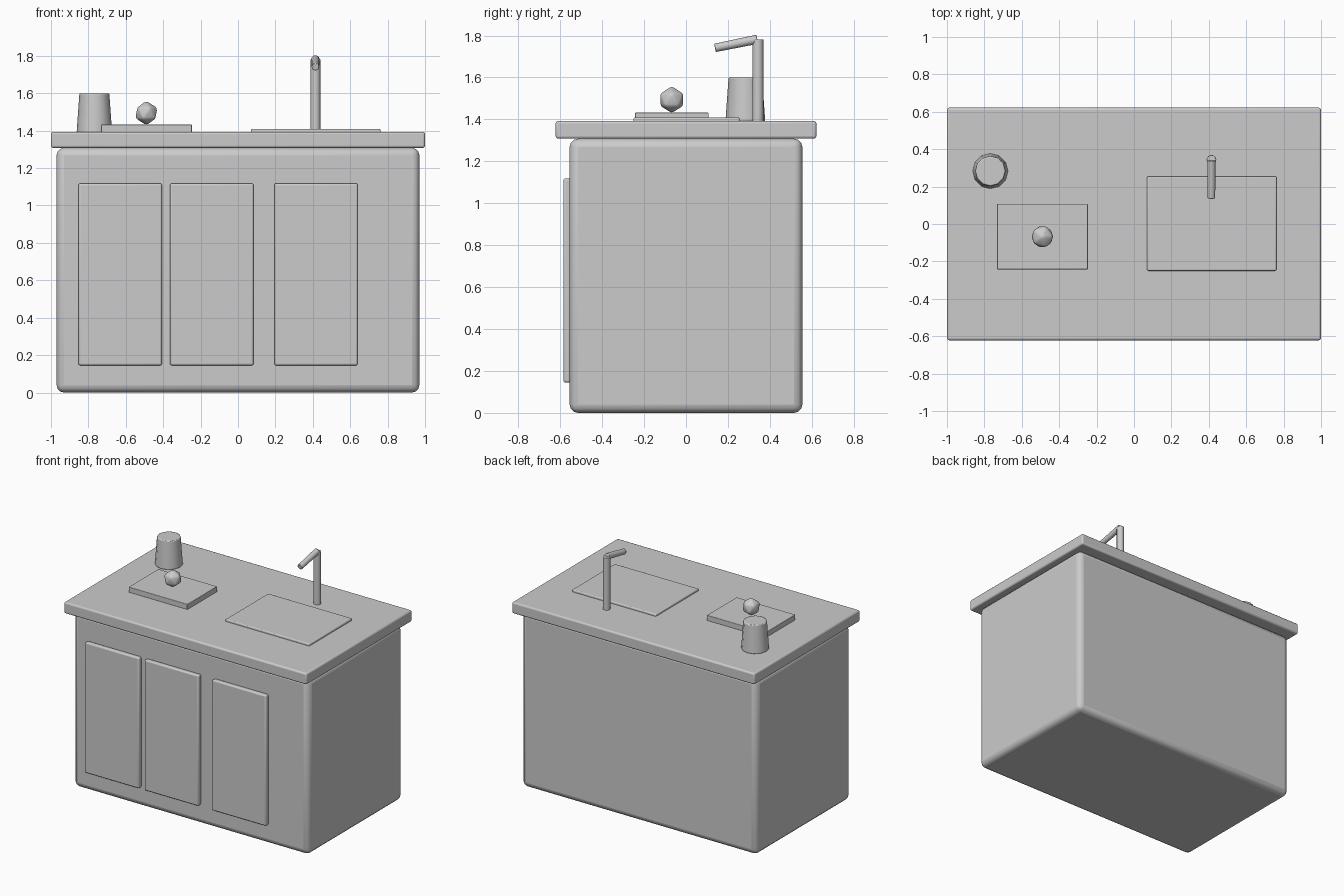
import bpy, math
from mathutils import Vector

cube = bpy.data.objects.get("Cube")
if cube:
    bpy.data.objects.remove(cube, do_unlink=True)

# One plain grey for everything
grey = bpy.data.materials.new("plain_grey")
grey.use_nodes = True
grey.diffuse_color = (0.6, 0.6, 0.6, 1)
grey.node_tree.nodes["Principled BSDF"].inputs["Base Color"].default_value = (0.6, 0.6, 0.6, 1)


def finish(name, bevel, segments=3, smooth=40):
    ob = bpy.context.object
    ob.name = name
    ob.data.materials.append(grey)
    bpy.ops.object.transform_apply(location=False, rotation=True, scale=True)
    if bevel:
        mod = ob.modifiers.new("soft_edges", "BEVEL")
        mod.width = bevel
        mod.segments = segments
        mod.limit_method = "ANGLE"
        mod.angle_limit = math.radians(40)
    bpy.ops.object.shade_smooth_by_angle(angle=math.radians(smooth))
    return ob


def box(name, low, high, bevel):
    low, high = Vector(low), Vector(high)
    bpy.ops.mesh.primitive_cube_add(size=1, location=(low + high) / 2)
    bpy.context.object.scale = high - low
    return finish(name, bevel)


def tube(name, start, end, r_start, r_end, sides, bevel):
    start, end = Vector(start), Vector(end)
    axis = end - start
    bpy.ops.mesh.primitive_cone_add(vertices=sides, radius1=r_start, radius2=r_end,
                                    depth=axis.length, location=(start + end) / 2)
    bpy.context.object.rotation_euler = axis.to_track_quat("Z", "Y").to_euler()
    return finish(name, bevel, 2)


# Cabinet and worktop
box("cabinet_body", (-0.97, -0.555, 0), (0.97, 0.555, 1.308), 0.04)
box("worktop", (-1, -0.622, 1.308), (1, 0.622, 1.393), 0.012)

# Cabinet doors
for side, x in (("right", -0.63), ("middle", -0.14), ("left", 0.417)):
    box(side + "_door", (x - 0.223, -0.585, 0.145), (x + 0.223, -0.55, 1.118), 0.01)

# Sink cover and chopping board
box("sink_plate", (0.07, -0.25, 1.38), (0.762, 0.255, 1.409), 0.007)
box("chopping_board", (-0.732, -0.243, 1.39), (-0.247, 0.108, 1.432), 0.004)

# Tap
tube("tap_post", (0.414, 0.343, 1.38), (0.414, 0.343, 1.782), 0.026, 0.026, 16, 0.003)
tube("tap_spout", (0.414, 0.138, 1.741), (0.414, 0.34, 1.782), 0.02, 0.022, 16, 0.003)

# Tapered cup
tube("cup", (-0.768, 0.283, 1.39), (-0.768, 0.283, 1.6), 0.095, 0.08, 12, 0.006)

# Faceted fruit on the board
bpy.ops.mesh.primitive_ico_sphere_add(subdivisions=1, radius=0.066, location=(-0.49, -0.068, 1.494))
finish("fruit", 0.008, 2, 60)
